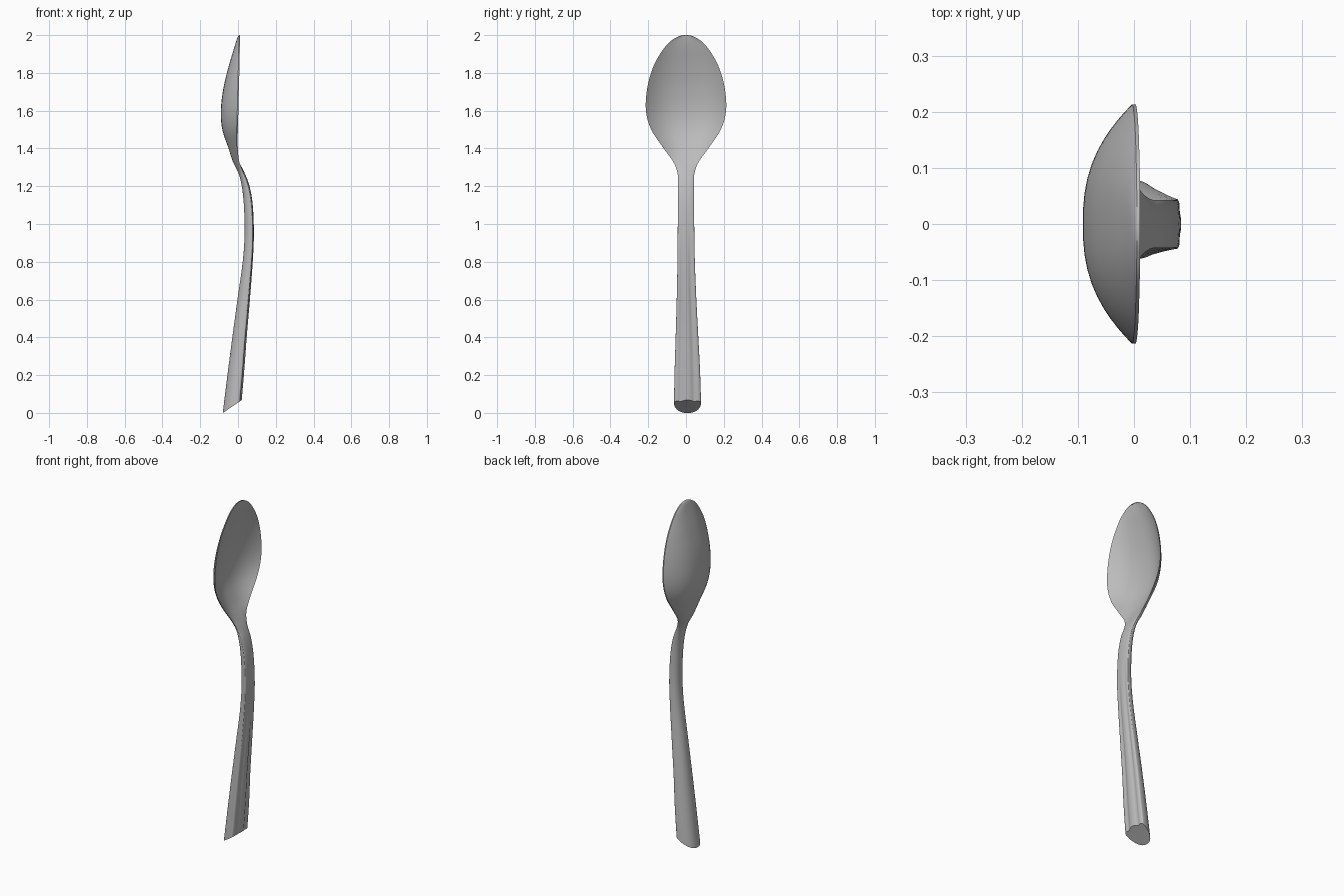
import bpy, bmesh, math
from mathutils import Vector

old = bpy.data.objects.get("Cube")
if old:
    bpy.data.objects.remove(old, do_unlink=True)

# One plain metal colour
metal = bpy.data.materials.new("grey metal")
metal.use_nodes = True
colour = (0.5, 0.5, 0.5, 1)
metal.diffuse_color = colour
metal.node_tree.nodes["Principled BSDF"].inputs["Base Color"].default_value = colour

# Stations from handle end to bowl tip:
# height, half width, side edge x, front centre x, back centre x
STATIONS = [
    (-.1, .075, -.02, .005, -.093),
    (.2, .068, .01, .031, -.056),
    (.4, .06, .026, .046, -.03),
    (.6, .052, .046, .063, -.003),
    (.8, .046, .064, .078, .025),
    (.95, .044, .071, .084, .035),
    (1.1, .043, .064, .078, .031),
    (1.2, .043, .047, .061, .02),
    (1.27, .045, .022, .035, .002),
    (1.33, .068, .001, .004, -.027),
    (1.4, .118, -.007, -.032, -.05),
    (1.5, .184, -.007, -.068, -.083),
    (1.6, .212, -.004, -.077, -.091),
    (1.72, .205, -.001, -.064, -.077),
    (1.84, .17, .002, -.036, -.048),
    (1.94, .109, .004, -.007, -.018),
    (1.987, .052, .005, .004, -.003),
    (2, 0, .005, .005, .005),
]
STEPS = 6      # rows between stations
ACROSS = 24    # columns over each side
RIM = .006     # thickness of the thin edge


def smoothstep(a, b, v):
    t = min(max((v - a) / (b - a), 0), 1)
    return t * t * (3 - 2 * t)


def spline(a, b, c, d, t):
    """Smooth curve from b to c."""
    return b + .5 * t * (c - a + t * (2*a - 5*b + 4*c - d + t * (3 * (b - c) + d - a)))


def rows():
    """Interpolated stations; the tip is continued by mirroring the width."""
    z, w, e, f, b = STATIONS[-2]
    pts = [STATIONS[0]] + STATIONS + [(z, -w, e, f, b)]
    for i in range(len(STATIONS) - 1):
        for s in range(STEPS):
            yield [spline(*vals, s / STEPS) for vals in zip(*pts[i:i + 4])]
    yield STATIONS[-1]


def section(z, w, edge, front, back):
    """Closed outline: concave bowl above, ridged rounded bar below."""
    bowl = smoothstep(1.2, 1.42, z)
    bar = 1 - smoothstep(.5, 1.15, z)
    power = 2.3 + .2 * bowl
    root = .55 + .45 * bowl
    shift = .008 * (1 - smoothstep(0, 1, z))
    us = [math.sin(math.pi * (i / ACROSS - .5)) for i in range(ACROSS + 1)]
    loop = []
    for u in us:
        fall = max(1 - abs(u) ** power, 0) ** root
        groove = .008 * bar * math.exp(-((abs(u) - .5) / .2) ** 2)
        loop.append((edge + RIM * (1 - fall) + (front - edge) * fall - groove,
                     w * u + shift, z))
    for u in reversed(us):
        fall = max(1 - abs(u) ** power, 0) ** root
        loop.append((edge + (back - edge) * fall, w * u + shift, z))
    return loop


# Loft the whole spoon as one skin
bm = bmesh.new()
rings = [[bm.verts.new(p) for p in section(*row)] for row in rows()]
for lower, upper in zip(rings, rings[1:]):
    for i in range(len(lower)):
        j = (i + 1) % len(lower)
        bm.faces.new((lower[i], lower[j], upper[j], upper[i]))
bmesh.ops.remove_doubles(bm, verts=bm.verts[:], dist=.0002)

# Slanted cut at the handle end
cut = bmesh.ops.bisect_plane(
    bm, geom=bm.verts[:] + bm.edges[:] + bm.faces[:],
    plane_co=Vector((-.08, 0, 0)), plane_no=Vector((-.68, 0, 1)), clear_inner=True)
rim = [g for g in cut["geom_cut"] if isinstance(g, bmesh.types.BMEdge)]
bmesh.ops.contextual_create(bm, geom=rim)
bmesh.ops.recalc_face_normals(bm, faces=bm.faces[:])

mesh = bpy.data.meshes.new("spoon")
bm.to_mesh(mesh)
bm.free()
mesh.materials.append(metal)
spoon = bpy.data.objects.new("spoon", mesh)
bpy.context.collection.objects.link(spoon)

# Smooth shading with a crisp end cut and rim
bpy.ops.object.select_all(action="DESELECT")
spoon.select_set(True)
bpy.context.view_layer.objects.active = spoon
bpy.ops.object.shade_smooth_by_angle(angle=math.radians(40))
